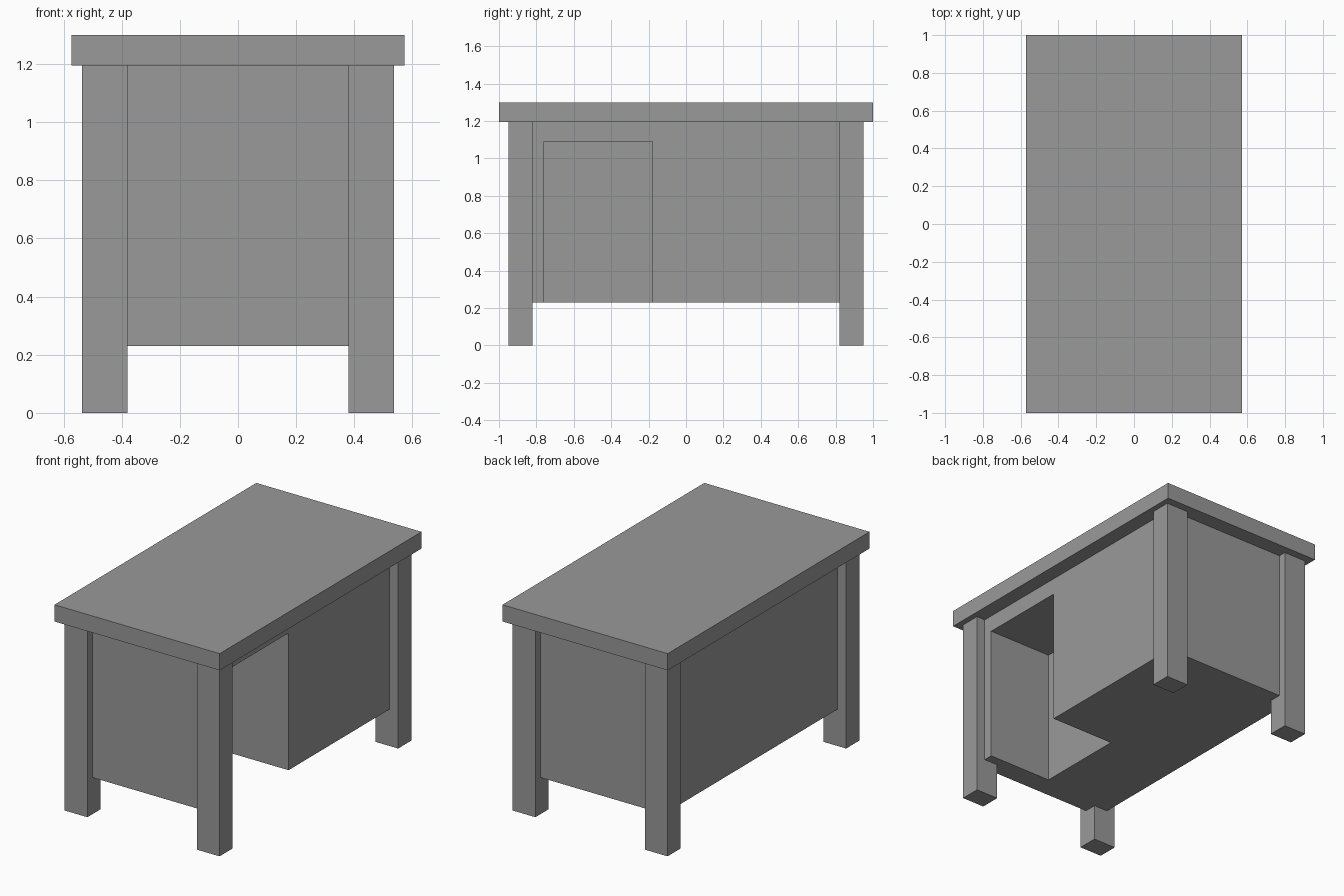
import bpy
import bmesh
from mathutils import Vector

if "Cube" in bpy.data.objects:
    bpy.data.objects.remove(bpy.data.objects["Cube"], do_unlink=True)

# Single grey finish
grey = bpy.data.materials.new("warm_free_grey")
grey.name = "plain_grey"
grey.use_nodes = True
colour = (0.32, 0.32, 0.32, 1)
grey.diffuse_color = colour
shader = next(n for n in grey.node_tree.nodes if n.type == "BSDF_PRINCIPLED")
shader.inputs["Base Color"].default_value = colour


def box(name, low, high):
    """Axis-aligned box between two corners."""
    low, high = Vector(low), Vector(high)
    bm = bmesh.new()
    bmesh.ops.create_cube(bm, size=1)
    bmesh.ops.scale(bm, vec=high - low, verts=bm.verts)
    bmesh.ops.translate(bm, vec=(low + high) / 2, verts=bm.verts)
    mesh = bpy.data.meshes.new(name)
    bm.to_mesh(mesh)
    bm.free()
    mesh.materials.append(grey)
    obj = bpy.data.objects.new(name, mesh)
    bpy.context.collection.objects.link(obj)
    return obj


TOP_UNDERSIDE = 1.195
BODY_BOTTOM = 0.23

# Desk top
box("desk_top", (-0.573, -1, TOP_UNDERSIDE), (0.573, 1, 1.3))

# Four corner legs
for side, sx in (("left", 1), ("right", -1)):
    for end, sy in (("front", -1), ("back", 1)):
        xs = sorted((sx * 0.38, sx * 0.537))
        ys = sorted((sy * 0.82, sy * 0.95))
        box(f"{end}_{side}_leg", (xs[0], ys[0], 0), (xs[1], ys[1], TOP_UNDERSIDE))

# Cabinet body, set back from the legs
body = box("cabinet_body", (-0.477, -0.9, BODY_BOTTOM), (0.477, 0.9, TOP_UNDERSIDE))

# Kneehole, open at the side and underneath
cutter = box("kneehole_cutter", (0.03, -0.76, 0), (0.8, -0.18, 1.09))
cutter.hide_render = True
cut = body.modifiers.new("kneehole", "BOOLEAN")
cut.operation = "DIFFERENCE"
cut.solver = "EXACT"
cut.object = cutter
bpy.context.view_layer.objects.active = body
bpy.ops.object.modifier_apply(modifier=cut.name)
bpy.data.objects.remove(cutter, do_unlink=True)
